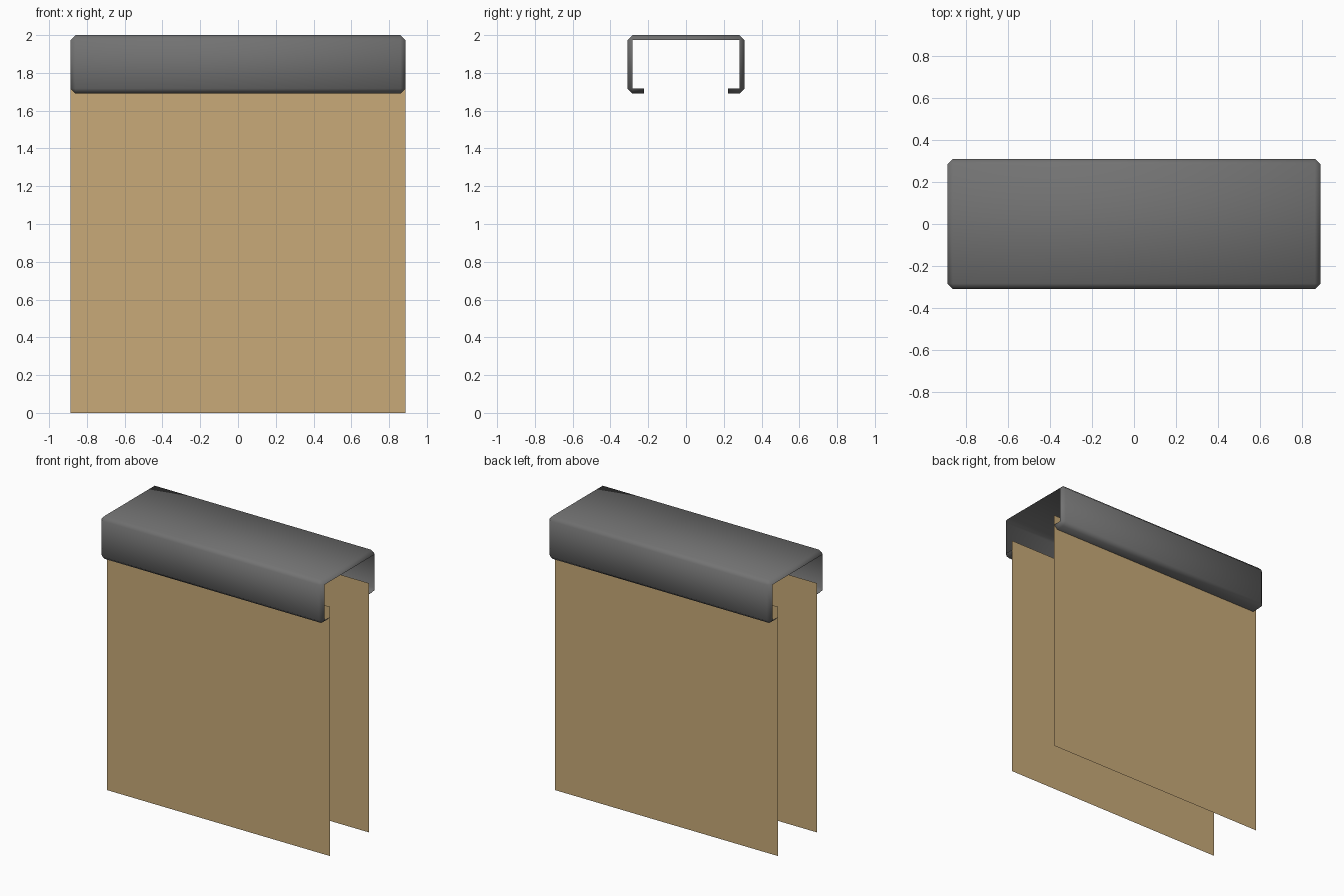
import bpy
import bmesh
from mathutils import Matrix

cube = bpy.data.objects.get("Cube")
if cube:
    bpy.data.objects.remove(cube, do_unlink=True)

HALF_X = 0.887      # half length
HALF_Y = 0.31       # half depth of the rail
RAIL_LOW, TOP = 1.69, 2.0
CHAMFER = 0.027
SLOT = 0.222        # half width of the slot and position of the panels
PANEL_TOP = 1.79


def material(name, color):
    mat = bpy.data.materials.new(name)
    mat.use_nodes = True
    mat.diffuse_color = (*color, 1)
    mat.node_tree.nodes["Principled BSDF"].inputs["Base Color"].default_value = (*color, 1)
    return mat


def make_object(name, bm, mat, smooth=False):
    mesh = bpy.data.meshes.new(name)
    for f in bm.faces:
        f.smooth = smooth
    bm.to_mesh(mesh)
    bm.free()
    mesh.materials.append(mat)
    obj = bpy.data.objects.new(name, mesh)
    bpy.context.collection.objects.link(obj)
    return obj


grey = material("dark grey metal", (0.17, 0.17, 0.17))
tan = material("tan fabric", (0.578, 0.402, 0.188))

# Rail: chamfered sheet box, open at both ends and slotted underneath
bm = bmesh.new()
bmesh.ops.create_cube(bm, size=1)
bmesh.ops.scale(bm, vec=(2 * HALF_X, 2 * HALF_Y, TOP - RAIL_LOW), verts=bm.verts)
bmesh.ops.translate(bm, vec=(0, 0, (TOP + RAIL_LOW) / 2), verts=bm.verts)
bmesh.ops.bevel(bm, geom=bm.edges[:], offset=CHAMFER, segments=1,
                affect='EDGES', clamp_overlap=True)
bm.normal_update()
ends = [f for f in bm.faces if abs(f.normal.x) > 0.99]
bmesh.ops.delete(bm, geom=ends, context='FACES')


def underside():
    return [f for f in bm.faces if f.calc_center_median().z < RAIL_LOW + CHAMFER]


for side in (-1, 1):
    faces = underside()
    edges = {e for f in faces for e in f.edges}
    verts = {v for f in faces for v in f.verts}
    bmesh.ops.bisect_plane(bm, geom=faces + list(edges) + list(verts),
                           plane_co=(0, side * SLOT, 0), plane_no=(0, 1, 0))
slot = [f for f in underside() if abs(f.calc_center_median().y) < SLOT - 0.01]
bmesh.ops.delete(bm, geom=slot, context='FACES')
make_object("rail", bm, grey, smooth=True)

# Two flat hanging panels, tucked into the rail
for name, side in (("front_panel", -1), ("back_panel", 1)):
    bm = bmesh.new()
    bmesh.ops.create_grid(bm, x_segments=1, y_segments=1, size=1)
    bmesh.ops.scale(bm, vec=(HALF_X, PANEL_TOP / 2, 1), verts=bm.verts)
    bmesh.ops.rotate(bm, verts=bm.verts, matrix=Matrix.Rotation(1.5707963, 3, 'X'))
    bmesh.ops.translate(bm, vec=(0, side * SLOT, PANEL_TOP / 2), verts=bm.verts)
    if side > 0:
        bmesh.ops.reverse_faces(bm, faces=bm.faces)
    make_object(name, bm, tan)
